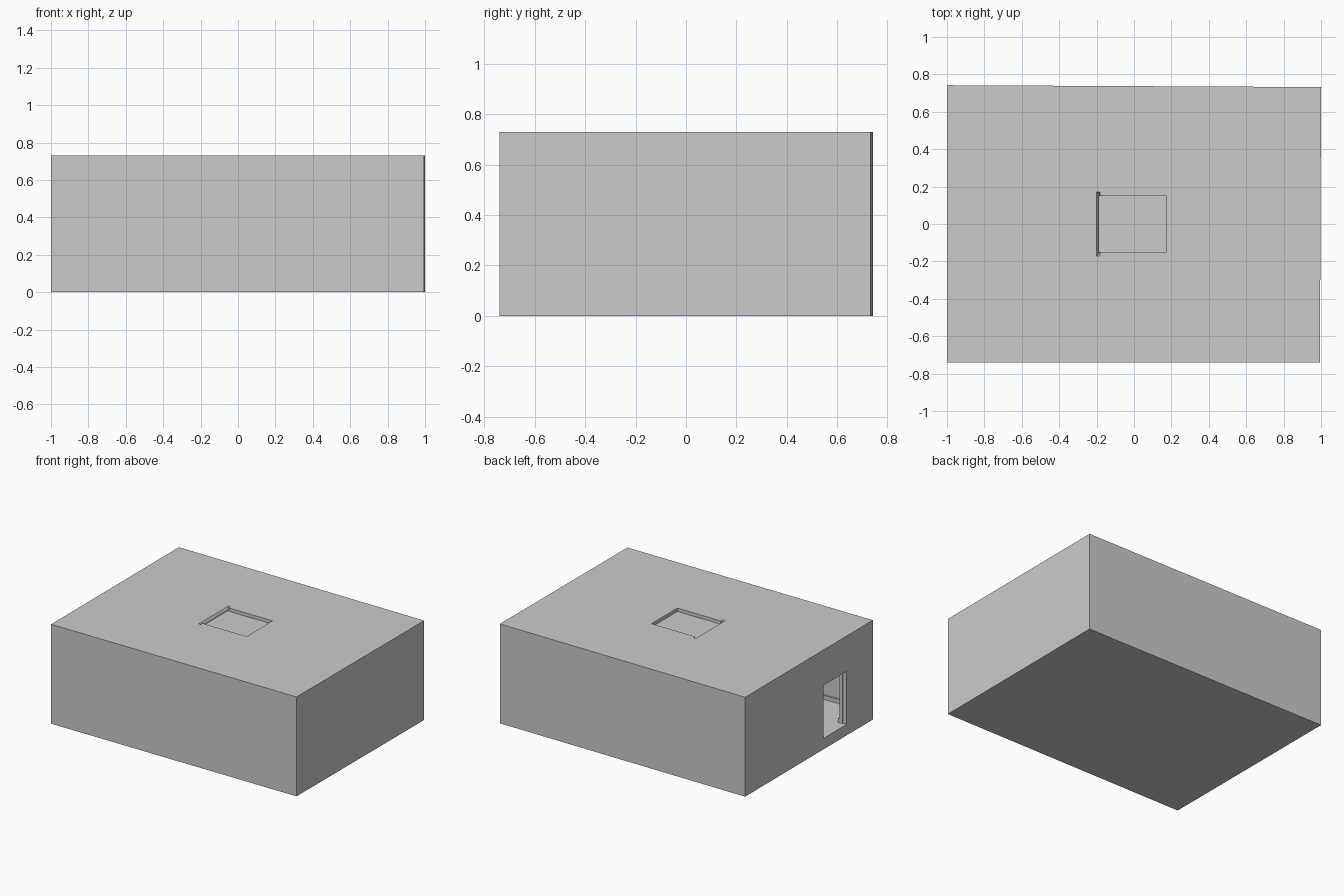
import bpy, bmesh

if "Cube" in bpy.data.objects:
    bpy.data.objects.remove(bpy.data.objects["Cube"])

FOOT = [(-1, -0.74), (0.994, -0.74), (1, 0.732), (-1, 0.742)]
WALL, FLOOR, ROOF, TOP = 0.055, 0.08, 0.055, 0.73


def prism(name, foot, z0, z1, top_foot=None):
    bm = bmesh.new()
    low = [bm.verts.new((x, y, z0)) for x, y in foot]
    high = [bm.verts.new((x, y, z1)) for x, y in (top_foot or foot)]
    n = len(foot)
    bm.faces.new(low[::-1])
    bm.faces.new(high)
    for i in range(n):
        j = (i + 1) % n
        bm.faces.new((low[i], low[j], high[j], high[i]))
    mesh = bpy.data.meshes.new(name)
    bm.to_mesh(mesh)
    bm.free()
    ob = bpy.data.objects.new(name, mesh)
    bpy.context.collection.objects.link(ob)
    return ob


def rect(x0, x1, y0, y1):
    return [(x0, y0), (x1, y0), (x1, y1), (x0, y1)]


def box(name, x0, x1, y0, y1, z0, z1):
    return prism(name, rect(x0, x1, y0, y1), z0, z1)


def inset(d):
    return [(x - d if x > 0 else x + d, y - d if y > 0 else y + d) for x, y in FOOT]


def cut(target, cutter):
    bpy.context.view_layer.objects.active = target
    mod = target.modifiers.new("cut", 'BOOLEAN')
    mod.operation, mod.solver, mod.object = 'DIFFERENCE', 'EXACT', cutter
    bpy.ops.object.modifier_apply(modifier=mod.name)
    bpy.data.objects.remove(cutter, do_unlink=True)


# Hollow room with slightly skewed back and right walls
room = prism("room_shell", FOOT, 0, TOP)
cut(room, prism("room_void", inset(WALL), FLOOR, TOP - ROOF))

# Doorway in the left wall, with a rebate on the inner half
cut(room, box("door_cutter", -1.1, -0.92, -0.435, -0.17, FLOOR + 0.001, 0.47))

# Shallow roof hatch recess with one bevelled edge
cut(room, box("hatch_cutter", -0.19, 0.175, -0.15, 0.15, TOP - 0.025, TOP + 0.1))
cut(room, prism("hatch_bevel_cutter", rect(-0.183, -0.17, -0.155, 0.155), TOP - 0.025, TOP + 0.001,
                rect(-0.2, -0.183, -0.172, 0.172)))

# Door stop strips
for name, y0, y1 in (("door_stop_right", -0.437, -0.43), ("door_stop_left", -0.177, -0.168)):
    box(name, -0.972, -0.945, y0, y1, FLOOR, 0.47)

# Skirting along the inside walls
skirting = prism("skirting", inset(WALL), FLOOR, FLOOR + 0.03)
cut(skirting, prism("skirting_void", inset(WALL + 0.012), 0, 0.3))
cut(skirting, box("skirting_door_gap", -1.1, -0.9, -0.43, -0.177, 0, 0.3))
